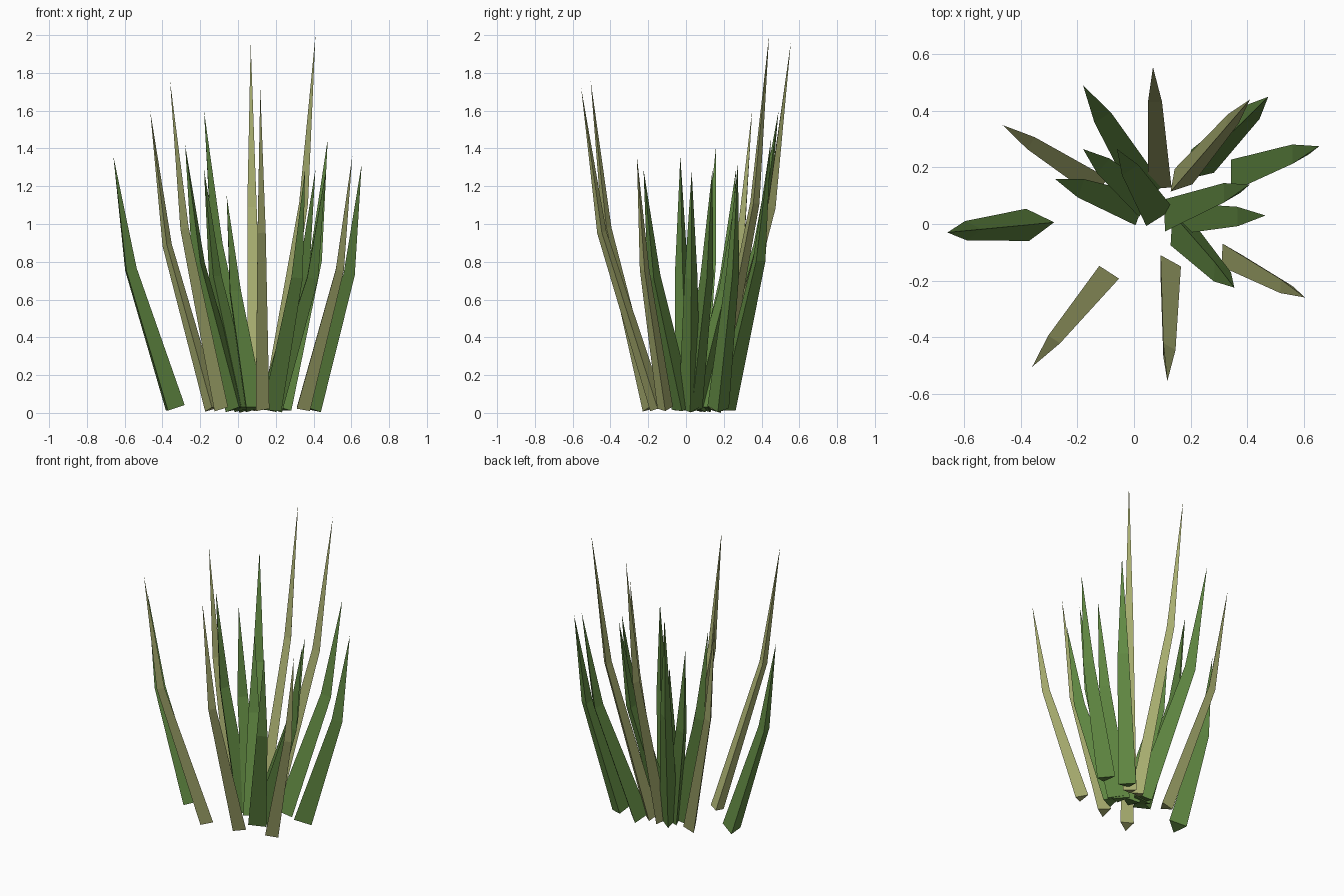
import bpy, bmesh
from math import sin, cos, radians, tau
from mathutils import Vector

cube = bpy.data.objects.get("Cube")
if cube:
    bpy.data.objects.remove(cube)


def make_material(name, rgb):
    mat = bpy.data.materials.new(name)
    mat.use_nodes = True
    mat.diffuse_color = (*rgb, 1)
    bsdf = next(n for n in mat.node_tree.nodes if n.type == "BSDF_PRINCIPLED")
    bsdf.inputs["Base Color"].default_value = (*rgb, 1)
    bsdf.inputs["Roughness"].default_value = 0.9
    return mat


green = make_material("leaf green", (0.12, 0.25, 0.055))
straw = make_material("dry straw", (0.39, 0.42, 0.16))


def ring(bm, centre, axis, outward, radius, roll):
    """Triangle of vertices square to the axis; roll 0 puts a corner outward."""
    side = axis.cross(outward).normalized()
    out = side.cross(axis).normalized()
    angles = [radians(roll) + tau * k / 3 for k in range(3)]
    return [bm.verts.new(centre + radius * (cos(a) * out + sin(a) * side)) for a in angles]


def blade(name, mat, radius, base, tip, roll):
    """Three-sided blade that leans out, bends upright and ends in a point."""
    foot = Vector((*base, 0.022))
    top = Vector(tip)
    lean = top - foot
    knee = foot + Vector((lean.x * 0.73, lean.y * 0.73, lean.z * 0.55))
    outward = Vector((lean.x, lean.y, 0)).normalized()
    lower = (knee - foot).normalized()
    upper = (top - knee).normalized()

    bm = bmesh.new()
    a = ring(bm, foot, lower, outward, radius, roll)
    b = ring(bm, knee, lower + upper, outward, radius * 0.6, roll)
    point = bm.verts.new(top)
    bm.faces.new(a)
    for i in range(3):
        j = (i + 1) % 3
        bm.faces.new((a[i], a[j], b[j], b[i]))
        bm.faces.new((b[i], b[j], point))
    bmesh.ops.recalc_face_normals(bm, faces=bm.faces)
    mesh = bpy.data.meshes.new(name)
    bm.to_mesh(mesh)
    bm.free()
    mesh.materials.append(mat)
    bpy.context.collection.objects.link(bpy.data.objects.new(name, mesh))


# Broad green blades: foot, tip, roll
green_blades = [
    ((-0.345, 0.0), (-0.66, -0.03, 1.36), 60),
    ((0.375, 0.17), (0.655, 0.275, 1.32), -21),
    ((0.22, 0.20), (0.475, 0.45, 1.45), 60),
    ((0.14, 0.03), (0.41, 0.14, 1.29), -22),
    ((0.17, 0.02), (0.465, 0.03, 1.28), 0),
    ((0.165, -0.02), (0.355, -0.225, 1.29), 45),
    ((-0.005, 0.06), (-0.28, 0.16, 1.42), 0),
    ((0.03, 0.09), (-0.18, 0.265, 1.29), 0),
    ((0.04, 0.13), (-0.18, 0.49, 1.60), 0),
    ((0.075, 0.05), (-0.06, 0.265, 1.15), 0),
]

# Slim dry blades
dry_blades = [
    ((-0.135, 0.14), (-0.465, 0.35, 1.60), 0),
    ((-0.10, -0.19), (-0.36, -0.505, 1.76), 7),
    ((0.09, 0.15), (0.067, 0.555, 1.96), 0),
    ((0.118, -0.15), (0.118, -0.555, 1.72), -30),
    ((0.16, 0.15), (0.41, 0.44, 2.0), 60),
    ((0.335, -0.11), (0.605, -0.26, 1.36), 29),
]

for label, mat, radius, items in (("green_blade", green, 0.066, green_blades),
                                  ("dry_blade", straw, 0.048, dry_blades)):
    for n, (base, tip, roll) in enumerate(items, 1):
        blade(f"{label}_{n}", mat, radius, base, tip, roll)
